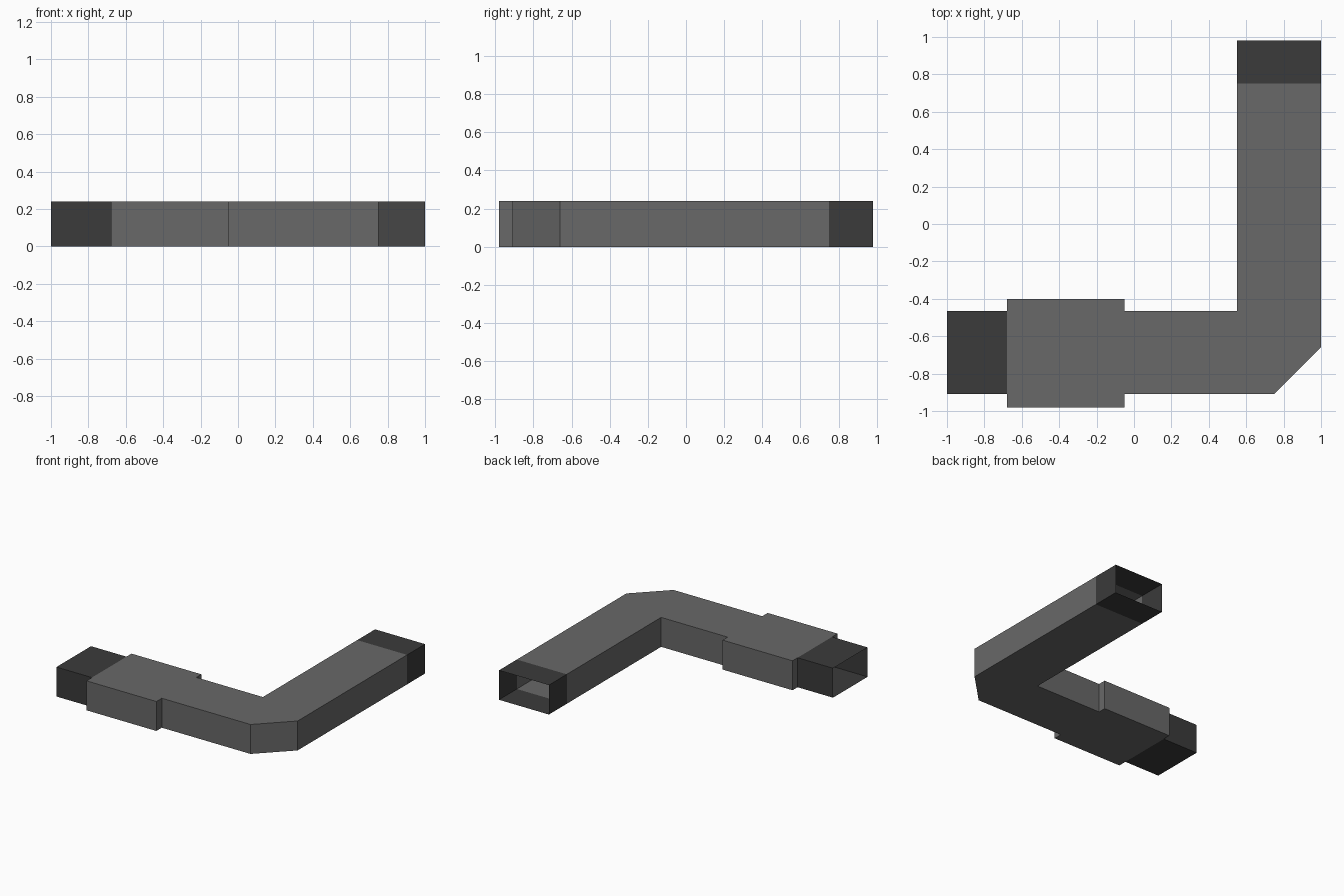
import bpy, bmesh

if "Cube" in bpy.data.objects:
    bpy.data.objects.remove(bpy.data.objects["Cube"])

HEIGHT = 0.24


def material(name, value):
    mat = bpy.data.materials.new(name)
    mat.diffuse_color = (value, value, value, 1)
    mat.use_nodes = True
    mat.node_tree.nodes["Principled BSDF"].inputs["Base Color"].default_value = mat.diffuse_color
    return mat


def duct(name, outline, open_edges, mat):
    """Thin hollow duct from a counter-clockwise plan outline; open_edges get no wall."""
    bm = bmesh.new()
    low = [bm.verts.new((x, y, 0)) for x, y in outline]
    high = [bm.verts.new((x, y, HEIGHT)) for x, y in outline]
    bm.faces.new(high)
    bm.faces.new(low[::-1])
    for i in range(len(outline)):
        if i not in open_edges:
            j = (i + 1) % len(outline)
            bm.faces.new((low[i], low[j], high[j], high[i]))
    mesh = bpy.data.meshes.new(name)
    bm.to_mesh(mesh)
    bm.free()
    mesh.materials.append(mat)
    obj = bpy.data.objects.new(name, mesh)
    bpy.context.collection.objects.link(obj)
    return obj


def rectangle(x0, x1, y0, y1):
    return [(x0, y0), (x1, y0), (x1, y1), (x0, y1)]


grey = material("mid grey", 0.14)
dark = material("dark grey", 0.043)

# Main elbow duct with the wide collar and cut outer corner
body = [(-0.68, -0.91), (-0.68, -0.98), (-0.05, -0.98), (-0.05, -0.91),
        (0.75, -0.91), (1.0, -0.66), (1.0, 0.75), (0.55, 0.75),
        (0.55, -0.465), (-0.05, -0.465), (-0.05, -0.40), (-0.68, -0.40),
        (-0.68, -0.465)]
duct("elbow_duct", body, {6, 12}, grey)

# Open dark sleeves at both ends
duct("left_sleeve", rectangle(-1.0, -0.68, -0.91, -0.465), {1, 3}, dark)
duct("back_sleeve", rectangle(0.55, 1.0, 0.75, 0.98), {0, 2}, dark)
